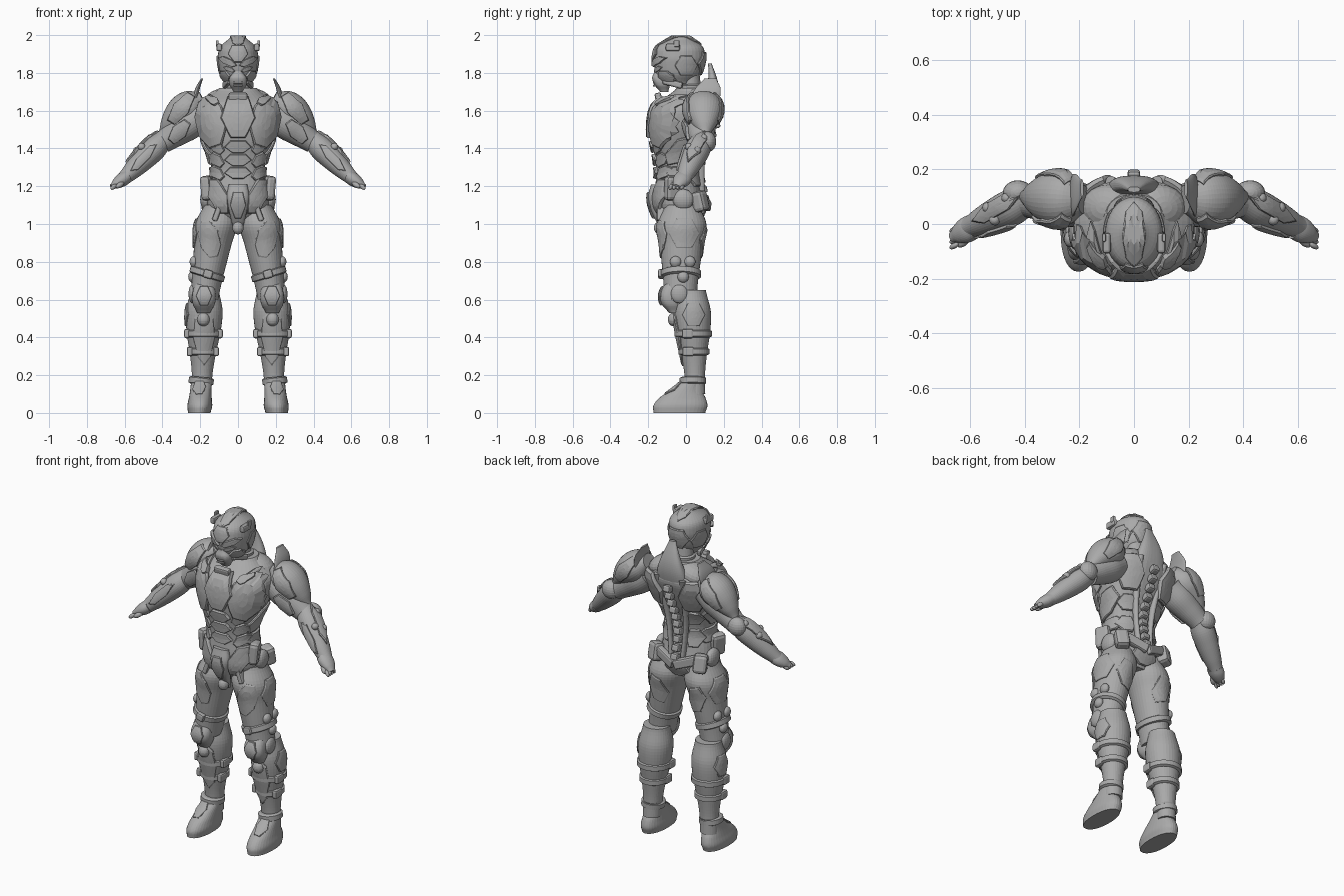
import bpy, bmesh, math
from mathutils import Vector, Matrix, Euler
from mathutils.bvhtree import BVHTree

old = bpy.data.objects.get("Cube")
if old:
    bpy.data.objects.remove(old, do_unlink=True)

grey = bpy.data.materials.new("armour_grey")
grey.use_nodes = True
grey.diffuse_color = (.4, .4, .4, 1)
for node in grey.node_tree.nodes:
    if node.type == 'BSDF_PRINCIPLED':
        node.inputs["Base Color"].default_value = grey.diffuse_color

made, surfaces, sections = [], {}, {}


def finish(name, bm, mirror=False, bevel=0):
    bmesh.ops.recalc_face_normals(bm, faces=bm.faces)
    surfaces[name] = BVHTree.FromBMesh(bm)
    mesh = bpy.data.meshes.new(name)
    bm.to_mesh(mesh)
    bm.free()
    mesh.materials.append(grey)
    obj = bpy.data.objects.new(name, mesh)
    bpy.context.scene.collection.objects.link(obj)
    if bevel:
        mod = obj.modifiers.new("bevel", 'BEVEL')
        mod.width, mod.segments = bevel, 2
    if mirror:
        mod = obj.modifiers.new("mirror", 'MIRROR')
        mod.use_mirror_merge = False
    made.append(obj)


def spline(values, steps=6):
    """Smooth curve through evenly spaced values."""
    out = []
    last = len(values) - 1
    for i in range(last):
        p, q, r, e = (values[min(max(k, 0), last)] for k in range(i - 1, i + 3))
        for s in range(steps):
            t = s / steps
            out.append(q + t / 2 * (r - p + t * (2 * p - 5 * q + 4 * r - e + t * (3 * (q - r) + e - p))))
    return out + [values[-1]]


def skin(name, rows, mirror, power=2, tilt=0, count=36):
    """Tube through oval sections: centre, half width, half depth."""
    sections[name] = rows
    mids = [row[0] for row in rows]
    upright = abs((mids[-1] - mids[0]).normalized().z) > .8
    bm = bmesh.new()
    rings = []
    for i, (mid, wide, deep) in enumerate(rows):
        along = mids[min(i + 1, len(mids) - 1)] - mids[max(i - 1, 0)]
        along = Vector((0, 0, 1)) if upright else along.normalized()
        u = Vector((0, 1, 0)).cross(along).normalized()
        v = along.cross(u)
        ring = []
        for k in range(count):
            angle = math.tau * k / count
            c, s = (math.copysign(abs(w) ** (2 / power), w) for w in (math.cos(angle), math.sin(angle)))
            ring.append(bm.verts.new(mid + u * c * wide + v * s * deep))
        rings.append(ring)
    for a, b in zip(rings, rings[1:]):
        for k in range(count):
            bm.faces.new((a[k - 1], a[k], b[k], b[k - 1]))
    bm.faces.new(rings[0])
    bm.faces.new(rings[-1])
    turn = Matrix.Rotation(tilt, 3, 'Y')
    bmesh.ops.rotate(bm, cent=mids[len(mids) // 2], matrix=turn, verts=bm.verts)
    finish(name, bm, mirror)


def limb(name, start, end, widths, depth=1, bow=(0, 0, 0), mirror=True, power=2):
    """Bowed tube from start to end; depth is a ratio or a list of half depths."""
    depths = depth if isinstance(depth, list) else [w * depth for w in widths]
    wide, deep = spline(widths), spline(depths)
    rows = []
    for i, (w, d) in enumerate(zip(wide, deep)):
        t = i / (len(wide) - 1)
        rows.append((Vector(start).lerp(Vector(end), t) + Vector(bow) * math.sin(math.pi * t), w, d))
    skin(name, rows, mirror, power)


def strap(name, base, z, height=.02, tilt=0, mirror=True):
    """Band that hugs a limb at height z; returns the section it sits on."""
    mid, wide, deep = min(sections[base], key=lambda row: abs(row[0].z - z))
    mid = Vector((mid.x, mid.y, z))
    skin(name, [(mid + Vector((0, 0, d * height)), wide + g, deep + g)
                for d, g in ((-1, 0), (-.7, .012), (.7, .012), (1, 0))], mirror, tilt=tilt)
    return mid, wide, deep


def cast(base, side, a, b):
    start, ray = {"front": ((a, -1, b), (0, 1, 0)), "back": ((a, 1, b), (0, -1, 0)),
                  "outer": ((1, a, b), (-1, 0, 0)), "top": ((a, b, 3), (0, 0, -1))}[side]
    return surfaces[base].ray_cast(Vector(start), Vector(ray))[:2]


def plate(name, base, side, at, size, taper=0, lean=0, skew=0, lift=.012, mirror=True, corners=6):
    """Raised polygonal panel that follows the surface below it."""
    centre = Vector(at)
    pts = []
    for k in range(corners):
        c, s = math.cos(math.tau * k / corners), math.sin(math.tau * k / corners)
        pts.append(centre + Vector((size[0] * c * (1 + taper * s) + lean * s, size[1] * s + skew * c)))
    rim = [p.lerp(q, k / 4) for p, q in zip(pts, pts[1:] + pts[:1]) for k in range(4)]
    bm = bmesh.new()

    def drop(p, height):
        for k in range(10):
            hit, normal = cast(base, side, *p.lerp(centre, k / 10))
            if hit:
                break
        return bm.verts.new(hit + normal * height)
    rings = [[drop(centre.lerp(p, t), h) for p in rim]
             for t, h in ((1, -lift), (1, lift * .6), (.92, lift), (.6, lift), (.3, lift))]
    for a, b in zip(rings, rings[1:]):
        for k in range(len(rim)):
            bm.faces.new((a[k - 1], a[k], b[k], b[k - 1]))
    tip = drop(centre, lift)
    for k in range(len(rim)):
        bm.faces.new((rings[-1][k - 1], rings[-1][k], tip))
    finish(name, bm, mirror)


def blob(name, at, size, mirror=True, rot=(0, 0, 0)):
    bm = bmesh.new()
    place = Matrix.LocRotScale(Vector(at), Euler(rot), Vector(size))
    bmesh.ops.create_uvsphere(bm, u_segments=20, v_segments=12, radius=1, matrix=place)
    finish(name, bm, mirror)


def box(name, at, size, mirror=True, rot=(0, 0, 0), bevel=.01):
    bm = bmesh.new()
    bmesh.ops.create_cube(bm, size=1, matrix=Matrix.LocRotScale(Vector(at), Euler(rot), Vector(size)))
    finish(name, bm, mirror, bevel)


# Torso, neck and head
limb("torso", (0, -.02, 1), (0, .03, 1.72), [.1, .16, .155, .14, .155, .19, .215, .21, .1], .78, (0, -.05, 0),
     mirror=False, power=2.3)
limb("neck", (0, .04, 1.64), (0, .02, 1.8), [.07, .06, .06], .85, mirror=False)
strap("neck_ring", "neck", 1.72, mirror=False)
limb("helmet", (0, -.045, 1.74), (0, -.03, 1.99), [.06, .09, .102, .106, .094, .04], 1.28, mirror=False)
plate("helmet_crest", "helmet", "top", (0, -.04), (.04, .12), lift=.009, mirror=False, corners=8)
plate("forehead_panel", "helmet", "front", (0, 1.9), (.05, .05), taper=.3, lift=.01, mirror=False)
plate("brow", "helmet", "front", (.05, 1.86), (.045, .02), skew=.02, lift=.014)
plate("eye_lens", "helmet", "front", (.045, 1.82), (.03, .013), skew=.01, lift=.007)
plate("cheek", "helmet", "front", (.065, 1.785), (.025, .03), lean=.01)
plate("helmet_side", "helmet", "outer", (0, 1.84), (.06, .06), lift=.008)
plate("helmet_rear", "helmet", "back", (0, 1.85), (.07, .07), taper=.3, lift=.01, mirror=False)
limb("muzzle", (0, -.115, 1.7), (0, -.15, 1.81), [.025, .045, .045, .02], .9, mirror=False, power=2.6)
for i in range(3):
    box("mouth_slat", (0, -.165, 1.765 - i * .016), (.05, .02, .009), False, bevel=.003)
box("jaw_guard", (.06, -.07, 1.745), (.025, .11, .035), rot=(-.25, 0, -.25))
box("ear_module", (.1, -.07, 1.935), (.03, .075, .04))
box("ear_fin", (.11, -.05, 1.955), (.014, .03, .035), bevel=.004)

# Chest and stomach armour
plate("chest_plate", "torso", "front", (.14, 1.54), (.08, .14), skew=.03, lift=.018, corners=8)
plate("sternum_plate", "torso", "front", (0, 1.56), (.09, .12), taper=.2, lift=.026, mirror=False)
plate("collar_panel", "torso", "front", (.13, 1.64), (.035, .02), taper=.5, skew=.01, lift=.026)
box("throat_guard", (0, -.145, 1.665), (.1, .035, .06), False, (.2, 0, 0))
for name, z in (("upper_stomach", 1.41), ("middle_stomach", 1.34), ("lower_stomach", 1.27)):
    plate(name, "torso", "front", (0, z), (.07, .036), taper=.2, lift=.016, mirror=False)
    plate(name + "_side", "torso", "front", (.11, z), (.04, .036), skew=.02)
plate("rib_guard", "torso", "outer", (-.03, 1.39), (.08, .08), lean=.03, skew=.02, lift=.014)
plate("waist_guard", "torso", "outer", (-.03, 1.26), (.08, .05))

# Belt, hips and crotch guard
limb("crotch_guard", (0, -.1, .95), (0, -.15, 1.21), [.02, .035, .05, .06, .05], .7, (0, -.03, 0),
     mirror=False, power=3)
plate("crotch_panel", "crotch_guard", "front", (0, 1.1), (.04, .08), taper=.3, lift=.01, mirror=False)
blob("crotch_stud", (0, -.14, .98), (.03, .03, .035), False)
plate("front_hip", "torso", "front", (.1, 1.15), (.05, .1), lean=.03, lift=.02)
box("hip_strut", (.095, -.13, 1.1), (.03, .05, .18), rot=(0, -.35, 0))
box("hip_pouch", (.16, -.07, 1.19), (.06, .09, .13), rot=(0, .1, .4), bevel=.02)
blob("hip_disc", (.17, -.015, 1.13), (.03, .055, .055))
box("rear_pouch", (.15, .075, 1.12), (.08, .07, .11), rot=(.2, .1, -.5), bevel=.02)
box("rear_belt", (.065, .1, 1.115), (.14, .04, .055), rot=(0, -.35, -.25))
plate("seat_guard", "torso", "back", (0, 1.06), (.08, .05), taper=.5, lift=.02, mirror=False)

# Back armour with spine
for i in range(10):
    z = 1.13 + i * .05
    surface, normal = cast("torso", "back", 0, z)
    box("spine_segment", surface + normal * .012, (.046, .045, .04), False, (.25, 0, 0))
limb("spine_rail", (.04, .085, 1.14), (.085, .15, 1.64), [.014, .014, .02, .02], 1.3, (0, -.03, 0))
plate("shoulder_blade", "torso", "back", (.125, 1.54), (.07, .11), lean=.02, lift=.024)
plate("lower_rib", "torso", "back", (.1, 1.38), (.045, .05), lean=.01, lift=.014)
plate("lumbar_plate", "torso", "back", (.09, 1.25), (.045, .06), lift=.014)
limb("rear_collar", (0, .12, 1.6), (0, .126, 1.85), [.1, .09, .07, .045, .022], .45, (0, .02, 0),
     mirror=False, power=2.6)
blob("trapezius", (.095, .06, 1.655), (.1, .085, .06), rot=(0, .35, 0))

# Arms
limb("upper_arm", (.19, .07, 1.58), (.4, .085, 1.43), [.08, .085, .072, .058])
limb("shoulder_pad", (.185, .09, 1.66), (.405, .1, 1.47), [.045, .08, .088, .075, .05, .02], 1.15, (.01, 0, .02))
limb("shoulder_fin", (.22, .09, 1.62), (.19, .13, 1.77), [.014, .014, .012, .006], 5.5, (.015, 0, 0))
plate("pad_front", "shoulder_pad", "front", (.3, 1.61), (.07, .06), skew=-.06, lift=.014)
plate("pad_rear", "shoulder_pad", "back", (.29, 1.61), (.07, .06), skew=-.06, lift=.01)
plate("biceps_plate", "upper_arm", "front", (.31, 1.49), (.06, .05), skew=-.04, lift=.014)
blob("elbow_guard", (.425, .115, 1.435), (.055, .045, .055))
limb("forearm", (.385, .09, 1.455), (.61, -.015, 1.235), [.05, .064, .06, .05, .036], 1.05)
limb("hand", (.59, -.01, 1.25), (.668, -.05, 1.197), [.036, .036, .028, .014], 1.3)
for i in range(4):
    blob("finger", (.658, -.08 + i * .02, 1.197), (.022, .01, .012), rot=(0, .6, -.5))
blob("thumb", (.625, -.068, 1.207), (.028, .014, .014), rot=(0, .5, -.6))
plate("forearm_guard", "forearm", "top", (.5, .06), (.09, .035), skew=-.05)
plate("forearm_front", "forearm", "front", (.5, 1.35), (.07, .035), skew=-.07, lift=.01)
for x, y in ((.465, .095), (.51, .015), (.535, .06)):
    blob("forearm_stud", cast("forearm", "top", x, y)[0], (.02, .02, .02))

# Thighs
limb("thigh", (.1, -.02, 1.1), (.18, -.03, .6), [.08, .113, .1, .09, .08, .075], 1.15)
plate("thigh_front", "thigh", "front", (.15, .92), (.06, .1), skew=.03, lift=.008, corners=8)
plate("thigh_outer", "thigh", "outer", (-.01, .95), (.08, .09), lift=.008)
plate("thigh_rear", "thigh", "back", (.13, .9), (.06, .09), skew=.02, lift=.008)
mid, wide, deep = strap("thigh_strap", "thigh", .735, tilt=-.3)
box("strap_buckle", mid + Vector((0, -deep, 0)), (.05, .05, .045), rot=(0, -.3, 0))
for y, z in ((-.055, .8), (.02, .8), (-.015, .72)):
    blob("thigh_stud", cast("thigh", "outer", y, z)[0], (.022, .03, .03))

# Knees and lower legs
limb("calf", (.175, .03, .65), (.193, .05, .1), [.075, .097, .09, .07, .055, .052])
limb("knee_pad", (.182, -.06, .53), (.178, -.06, .7), [.035, .057, .063, .057, .042], .87, (0, -.025, 0), power=2.6)
plate("knee_panel", "knee_pad", "front", (.18, .62), (.04, .055), lift=.01)
blob("knee_joint", (.24, -.035, .63), (.022, .045, .05))
blob("shin_stud", (.183, -.066, .495), (.033, .03, .036))
plate("shin_guard", "calf", "front", (.18, .4), (.055, .15), taper=.3, lift=.01, corners=8)
plate("outer_calf", "calf", "outer", (.04, .52), (.06, .07), lift=.008)
for z in (.42, .325):
    mid, wide, deep = strap("calf_strap", "calf", z)
    for side in (-wide, wide):
        box("calf_buckle", mid + Vector((side, -.03, 0)), (.03, .06, .05))

# Boots
limb("boot", (.205, -.035, 0), (.192, .05, .19), [.06, .066, .061, .057, .055, .054],
     [.137, .143, .125, .09, .065, .054], (0, -.02, 0), power=2.2)
strap("ankle_cuff", "boot", .17, tilt=-.1)
plate("instep_plate", "boot", "top", (.205, -.06), (.035, .06), lift=.006)

# Smooth surfaces with crisp panel edges
for obj in bpy.context.view_layer.objects:
    obj.select_set(obj in made)
bpy.context.view_layer.objects.active = made[0]
bpy.ops.object.shade_smooth_by_angle(angle=math.radians(35))
